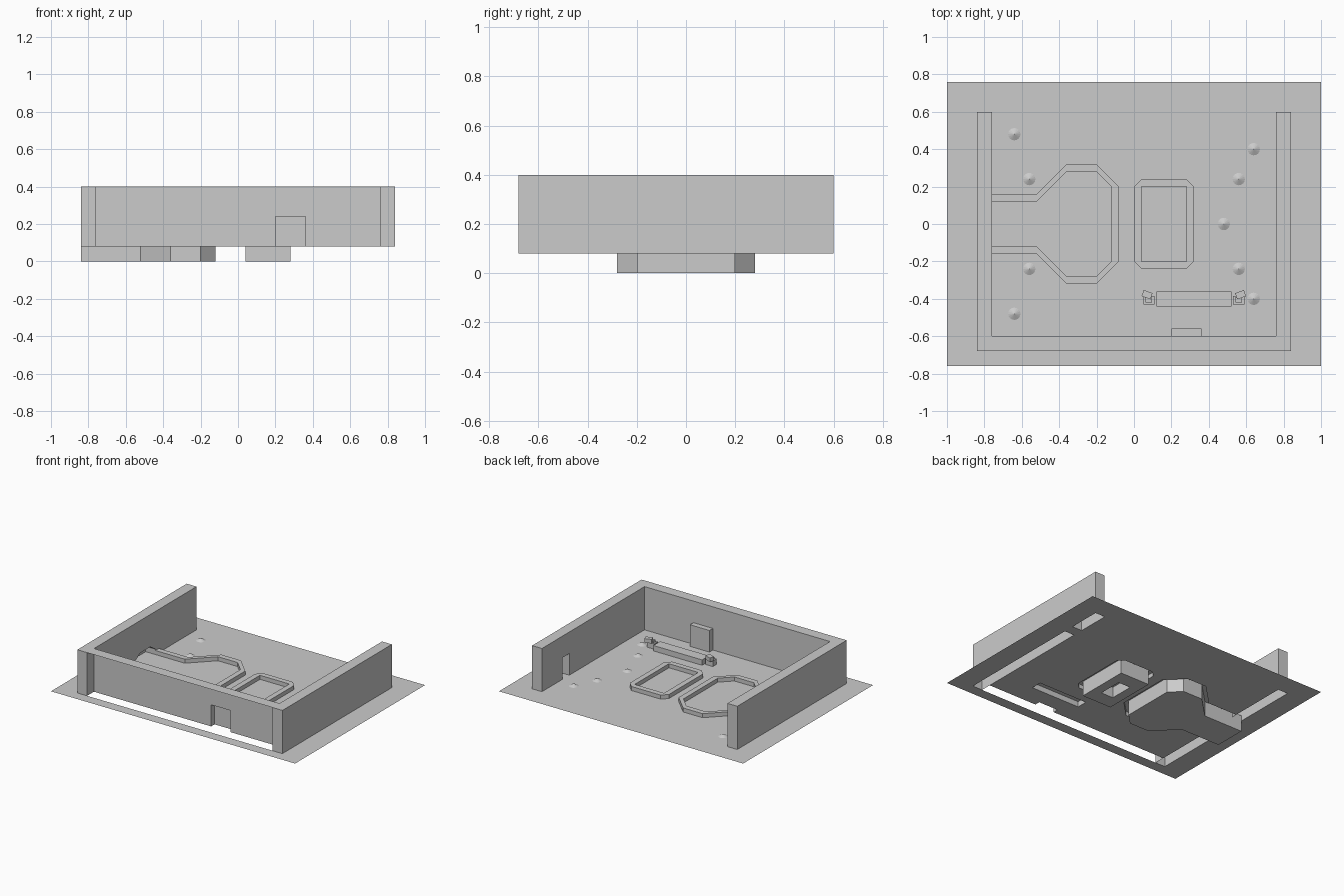
import bpy, bmesh, math
from mathutils import Matrix

if "Cube" in bpy.data.objects:
    bpy.data.objects.remove(bpy.data.objects["Cube"])

G, TOP, RIM = 0.08, 0.40, 0.11          # ground, wall top and rim top heights

stone = bpy.data.materials.new("plain grey")
stone.diffuse_color = (0.6, 0.6, 0.6, 1)
stone.use_nodes = True
stone.node_tree.nodes["Principled BSDF"].inputs["Base Color"].default_value = stone.diffuse_color


def finish(name, bm):
    bmesh.ops.remove_doubles(bm, verts=bm.verts[:], dist=1e-5)
    bmesh.ops.recalc_face_normals(bm, faces=bm.faces[:])
    me = bpy.data.meshes.new(name)
    bm.to_mesh(me)
    bm.free()
    me.materials.append(stone)
    ob = bpy.data.objects.new(name, me)
    bpy.context.collection.objects.link(ob)
    return ob


def face(bm, pts):
    return bm.faces.new([bm.verts.new(p) for p in pts])


def sides(bm, pts, z0, z1, closed=True):
    n = len(pts)
    for i in range(n if closed else n - 1):
        (ax, ay), (bx, by) = pts[i], pts[(i + 1) % n]
        face(bm, [(ax, ay, z0), (bx, by, z0), (bx, by, z1), (ax, ay, z1)])


def fill(bm, loops, z):
    # flat sheet: first loop is the outline, the others are holes
    edges = []
    for loop in loops:
        vs = [bm.verts.new((x, y, z)) for x, y in loop]
        edges += [bm.edges.new((vs[i - 1], vs[i])) for i in range(len(vs))]
    bmesh.ops.triangle_fill(bm, edges=edges, use_beauty=True, normal=(0, 0, 1))


def rect(x0, x1, y0, y1):
    return [(x0, y0), (x1, y0), (x1, y1), (x0, y1)]


def mirrored(half):
    return half + [(x, -y) for x, y in reversed(half)]


# outlines
basin_out = mirrored([(-.76, .16), (-.52, .16), (-.36, .32), (-.2, .32), (-.08, .2)])
basin_in = mirrored([(-.76, .12), (-.52, .12), (-.36, .28), (-.2, .28), (-.12, .2)])
pool_out = mirrored([(0, .2), (.04, .24), (.28, .24), (.32, .2)])
pool_in = rect(.04, .28, -.2, .2)
pool_out = [(0, .2), (.04, .24), (.28, .24), (.32, .2),
            (.32, -.2), (.28, -.24), (.04, -.24), (0, -.2)]
bench = rect(.12, .52, -.44, -.36)
wall_top = [(-.84, .6), (-.76, .6), (-.76, -.6), (.76, -.6),
            (.76, .6), (.84, .6), (.84, -.68), (-.84, -.68)]
wall_hole = ([(-.84, .6), (-.76, .6)] + basin_out +
             [(-.76, -.6), (.2, -.6), (.2, -.56), (.36, -.56), (.36, -.6),
              (.76, -.6), (.76, .6), (.84, .6), (.84, -.68), (-.84, -.68)])

# ground sheet, open under the walls, basins and bench
bm = bmesh.new()
fill(bm, [rect(-1, 1, -.76, .76), wall_hole, pool_out, bench], G)
face(bm, [(x, y, G) for x, y in rect(.76, .84, .28, .36)])
finish("ground", bm)


# three-sided wall shell with niches
def niche_wall(bm, to3d, u0, u1, notch, depth, back):
    # wall face with an opening rising from its foot, recessed by depth
    outline = [(u0, G)] + notch + [(u1, G), (u1, TOP), (u0, TOP)]
    face(bm, [to3d(u, z, 0) for u, z in outline])
    for (u, z), (v, w) in zip(notch, notch[1:]):
        face(bm, [to3d(u, z, 0), to3d(v, w, 0), to3d(v, w, depth), to3d(u, z, depth)])
    if back:
        face(bm, [to3d(u, z, depth) for u, z in notch])


bm = bmesh.new()
face(bm, [(x, y, TOP) for x, y in wall_top])
for s in (-1, 1):
    sides(bm, [(s * .76, .6), (s * .84, .6), (s * .84, -.68),
               (s * .76, -.68), (s * .76, -.6)], G, TOP, False)
niche_wall(bm, lambda u, z, d: (u, -.6 + d, z), -.76, .76,
           [(.2, G), (.2, .24), (.36, .24), (.36, G)], .04, True)
niche_wall(bm, lambda u, z, d: (.76 + d, u, z), -.6, .6,
           [(.28, G), (.28, .24), (.36, .24), (.36, G)], .08, False)
niche_wall(bm, lambda u, z, d: (-.76 - d, u, z), -.6, .6,
           [(-.12, G), (-.12, .12), (-.06, .16), (.06, .16), (.12, .12), (.12, G)], .08, False)
finish("walls", bm)

# eight-sided basin with its channel
bm = bmesh.new()
face(bm, [(x, y, RIM) for x, y in basin_out + basin_in[::-1]])
sides(bm, basin_out, G, RIM, False)
sides(bm, basin_in, 0, RIM, False)
finish("basin_rim", bm)
bm = bmesh.new()
shape = [(-.84, .12)] + basin_in + [(-.84, -.12)]
for z in (0, G):
    face(bm, [(x, y, z) for x, y in shape])
for s in (-.12, .12):
    sides(bm, [(-.84, s), (-.76, s)], 0, G, False)
sides(bm, [(-.84, -.12), (-.84, .12)], 0, G, False)
finish("basin_water", bm)

# rectangular pool with a small hollow underneath
bm = bmesh.new()
fill(bm, [pool_out, pool_in], RIM)
sides(bm, pool_out, G, RIM)
sides(bm, pool_in, 0, RIM)
finish("pool_rim", bm)
bm = bmesh.new()
hollow = rect(.11, .21, -.09, .09)
face(bm, [(x, y, G) for x, y in pool_in])
fill(bm, [pool_in, hollow], 0)
sides(bm, hollow, 0, G)
finish("pool_water", bm)

# bench
bm = bmesh.new()
face(bm, [(x, y, .12) for x, y in bench])
sides(bm, bench, G, .12)
finish("bench", bm)


# figures at both ends of the bench
def box(bm, loc, size, turn=0):
    m = (Matrix.Translation(loc) @ Matrix.Rotation(turn, 4, 'Z') @
         Matrix.Diagonal((*size, 1)))
    bmesh.ops.create_cube(bm, size=1, matrix=m)


for name, s in (("left_figure", -1), ("right_figure", 1)):
    bm = bmesh.new()
    box(bm, (.32 + s * .24, -.407, .10), (.06, .045, .04))
    box(bm, (.32 + s * .24, -.405, .125), (.035, .03, .02))
    box(bm, (.32 + s * .25, -.378, .14), (.05, .035, .03), s * math.radians(20))
    finish(name, bm)

# low round ground studs
studs = [(-.64, .48), (-.56, .24), (-.56, -.24), (-.64, -.48),
         (.64, .4), (.56, .24), (.48, 0), (.56, -.24), (.64, -.4)]
bm = bmesh.new()
for x, y in studs:
    bmesh.ops.create_cone(bm, segments=16, radius1=.033, radius2=0, depth=.016,
                          matrix=Matrix.Translation((x, y, G + .008)))
finish("ground_studs", bm)
